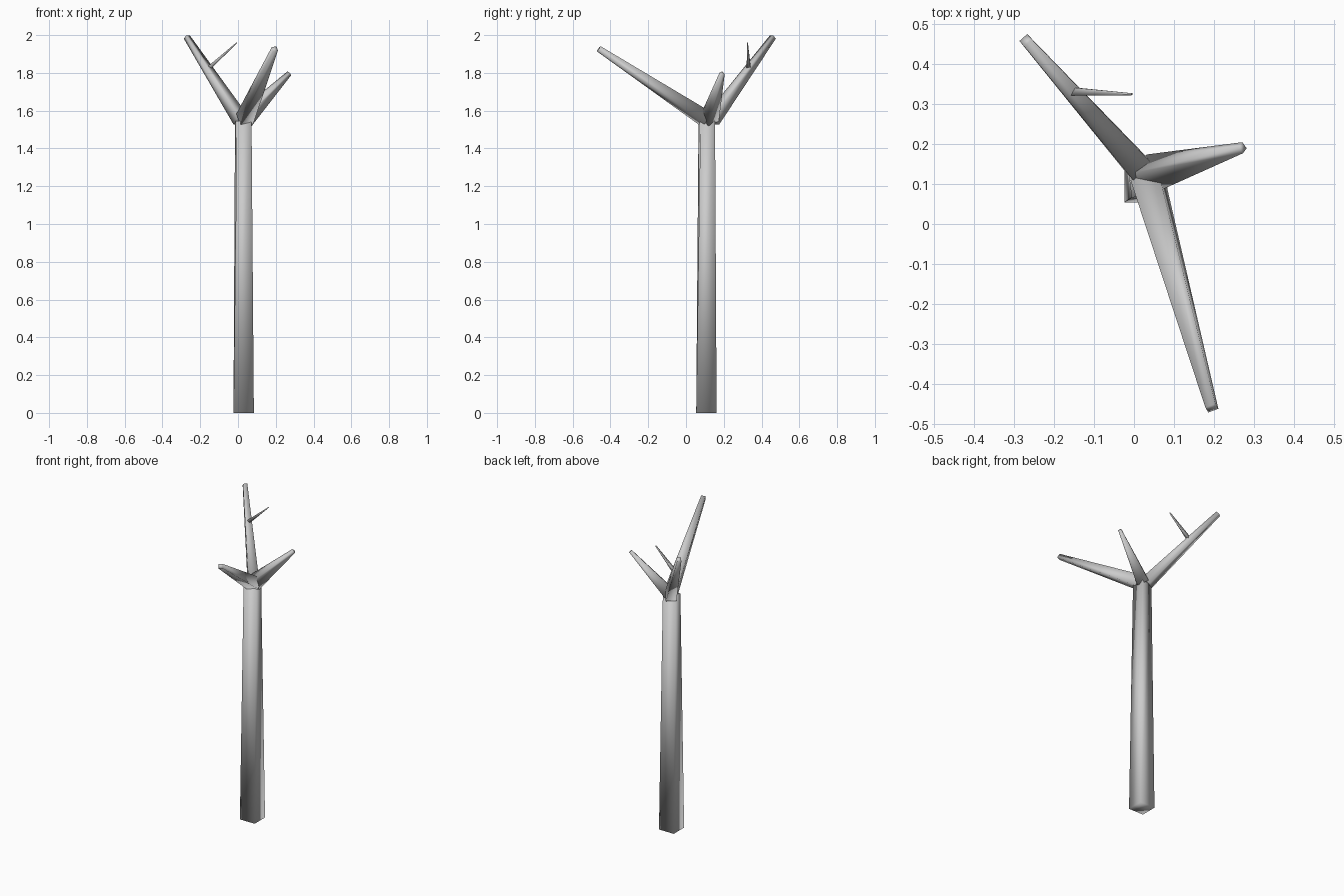
import bpy
import bmesh
from math import radians, cos, sin, pi
from mathutils import Vector

if "Cube" in bpy.data.objects:
    bpy.data.objects.remove(bpy.data.objects["Cube"])


def limb(name, start, end, w0, w1, roll0=0.0, roll1=None):
    """Tapered four-sided limb; w0/w1 are side lengths, roll in degrees."""
    start, end = Vector(start), Vector(end)
    axis = (end - start).normalized()
    # Side vector stays level so that roll 0 gives a flat upper face
    side = Vector((1, 0, 0)) if axis.z > 0.99 else axis.cross(Vector((0, 0, 1))).normalized()
    side = (side - axis * side.dot(axis)).normalized()
    up = axis.cross(side)
    roll1 = roll0 if roll1 is None else roll1

    bm = bmesh.new()
    rings = []
    for centre, width, roll in ((start, w0, roll0), (end, w1, roll1)):
        r = width / 2 ** 0.5
        angles = [pi / 4 + k * pi / 2 + radians(roll) for k in range(4)]
        rings.append([bm.verts.new(centre + r * (cos(a) * side + sin(a) * up)) for a in angles])
    a, b = rings
    for k in range(4):
        n = (k + 1) % 4
        bm.faces.new((a[k], a[n], b[n], b[k]))
    bm.faces.new(a[::-1])
    bm.faces.new(b)
    bmesh.ops.recalc_face_normals(bm, faces=bm.faces)
    for f in bm.faces:
        f.smooth = True
    mesh = bpy.data.meshes.new(name)
    bm.to_mesh(mesh)
    bm.free()
    obj = bpy.data.objects.new(name, mesh)
    bpy.context.collection.objects.link(obj)
    return obj


# Trunk, twisting slightly towards the top
limb("trunk", (0.03, 0.108, 0), (0.028, 0.11, 1.545), 0.108, 0.078, 0, 7.5)

# Three main branches forking from the trunk top
limb("back_branch", (0.015, 0.138, 1.55), (-0.271, 0.46, 1.99), 0.064, 0.026)
limb("front_branch", (0.036, 0.105, 1.556), (0.195, -0.461, 1.927), 0.074, 0.027, 8)
limb("right_branch", (0.035, 0.123, 1.555), (0.272, 0.191, 1.798), 0.074, 0.02, 28)

# Small twig on the back branch
limb("twig", (-0.158, 0.332, 1.822), (-0.006, 0.325, 1.96), 0.021, 0.005)
